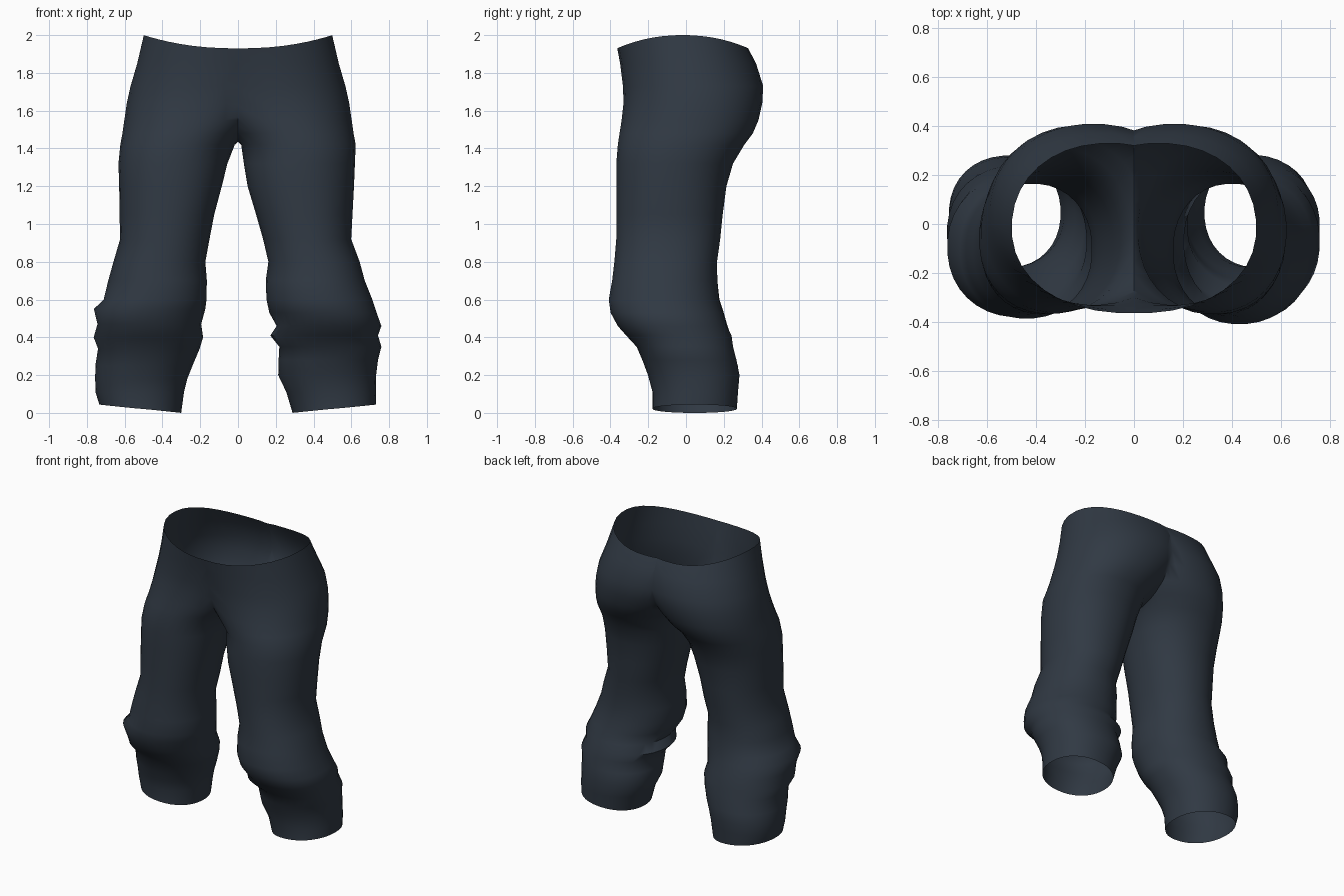
import bpy, bmesh, math

SEG = 36
cloth = bpy.data.materials.new("dark slate cloth")
cloth.diffuse_color = (0.030, 0.041, 0.057, 1)

# Hip rings shared by both sides:
# z, outer x, centre x of front half, centre x of back half, front y, back y
HIPS = [
    (1.93, 0.50, 0.02, 0.10, -0.365, 0.330),
    (1.85, 0.535, 0.06, 0.12, -0.350, 0.372),
    (1.73, 0.57, 0.12, 0.165, -0.335, 0.410),
    (1.64, 0.59, 0.18, 0.205, -0.332, 0.405),
    (1.55, 0.603, 0.235, 0.25, -0.342, 0.385),
    (1.48, 0.613, 0.28, 0.285, -0.353, 0.355),
    (1.42, 0.624, 0.32, 0.32, -0.362, 0.310),
]

# Leg rings: z, outer x, inner x, front y, back y
RIGHT = [
    (1.32, 0.620, 0.030, -0.370, 0.250),
    (1.20, 0.615, 0.050, -0.370, 0.215),
    (1.05, 0.607, 0.095, -0.370, 0.195),
    (0.92, 0.600, 0.132, -0.370, 0.182),
    (0.80, 0.645, 0.160, -0.380, 0.165),
    (0.70, 0.672, 0.146, -0.392, 0.167),
    (0.60, 0.712, 0.150, -0.410, 0.175),
    (0.53, 0.735, 0.165, -0.400, 0.198),
    (0.46, 0.760, 0.204, -0.362, 0.215),
    (0.41, 0.742, 0.170, -0.318, 0.242),
    (0.35, 0.760, 0.218, -0.262, 0.250),
    (0.28, 0.742, 0.214, -0.232, 0.268),
    (0.20, 0.732, 0.212, -0.202, 0.284),
    (0.11, 0.732, 0.255, -0.178, 0.276),
    (0.00, 0.730, 0.288, -0.178, 0.270),
]
LEFT = [
    (1.32, 0.634, 0.055, -0.368, 0.250),
    (1.20, 0.630, 0.085, -0.368, 0.215),
    (1.05, 0.628, 0.125, -0.368, 0.195),
    (0.92, 0.625, 0.150, -0.368, 0.182),
    (0.80, 0.660, 0.172, -0.372, 0.165),
    (0.70, 0.688, 0.164, -0.380, 0.167),
    (0.60, 0.712, 0.166, -0.387, 0.178),
    (0.55, 0.764, 0.172, -0.382, 0.195),
    (0.47, 0.745, 0.194, -0.355, 0.218),
    (0.40, 0.765, 0.184, -0.305, 0.240),
    (0.34, 0.742, 0.202, -0.255, 0.250),
    (0.25, 0.756, 0.240, -0.220, 0.275),
    (0.18, 0.757, 0.268, -0.195, 0.280),
    (0.11, 0.755, 0.285, -0.178, 0.276),
    (0.00, 0.735, 0.300, -0.178, 0.270),
]


def rounded(v, power):
    """Superellipse coordinate, slightly squarer than a circle."""
    return math.copysign(abs(v) ** (2 / power), v)


def make_ring(bm, side, z, outer, cx_front, cx_back, front, back):
    ring = []
    mid = (front + back) / 2
    for i in range(SEG):
        t = 2 * math.pi * (i + 0.5) / SEG
        c, s = math.cos(t), math.sin(t)
        cx = cx_back if s > 0 else cx_front
        x = cx + (outer - cx) * rounded(c, 2.15)
        y = mid + (back - mid) * rounded(s, 2.15)
        h = z
        if z == 1.93:                       # waist edge rises at the hips
            h += 0.07 * max(0, c) ** 2
        elif z == 0:                        # hem slopes up to the outside
            h += 0.022 * (1 + c)
        ring.append(bm.verts.new((side * x, y, h)))
    return ring


def make_side(bm, side, legs):
    """Loft one trouser leg up to the waist and trim it at the centre."""
    rows = HIPS + [(z, o, (o + i) / 2, (o + i) / 2, f, b) for z, o, i, f, b in legs]
    rings = [make_ring(bm, side, *r) for r in rows]
    faces = []
    for up, low in zip(rings, rings[1:]):
        for i in range(SEG):
            j = (i + 1) % SEG
            quad = (low[i], low[j], up[j], up[i])
            faces.append(bm.faces.new(quad if side > 0 else quad[::-1]))
    geom = [v for r in rings for v in r] + faces
    geom += list({e for f in faces for e in f.edges})
    bmesh.ops.bisect_plane(bm, geom=geom, dist=1e-5, plane_co=(0, 0, 0),
                           plane_no=(-side, 0, 0), clear_outer=True)


# Both sides joined along the centre seam
bm = bmesh.new()
make_side(bm, 1, RIGHT)
make_side(bm, -1, LEFT)
seam = [v for v in bm.verts if abs(v.co.x) < 1e-4]
bmesh.ops.remove_doubles(bm, verts=seam, dist=0.001)

mesh = bpy.data.meshes.new("trousers")
bm.to_mesh(mesh)
bm.free()
mesh.materials.append(cloth)
trousers = bpy.data.objects.new("trousers", mesh)
bpy.context.collection.objects.link(trousers)
bpy.context.view_layer.objects.active = trousers
trousers.select_set(True)
bpy.ops.object.shade_smooth_by_angle(angle=math.radians(60))
